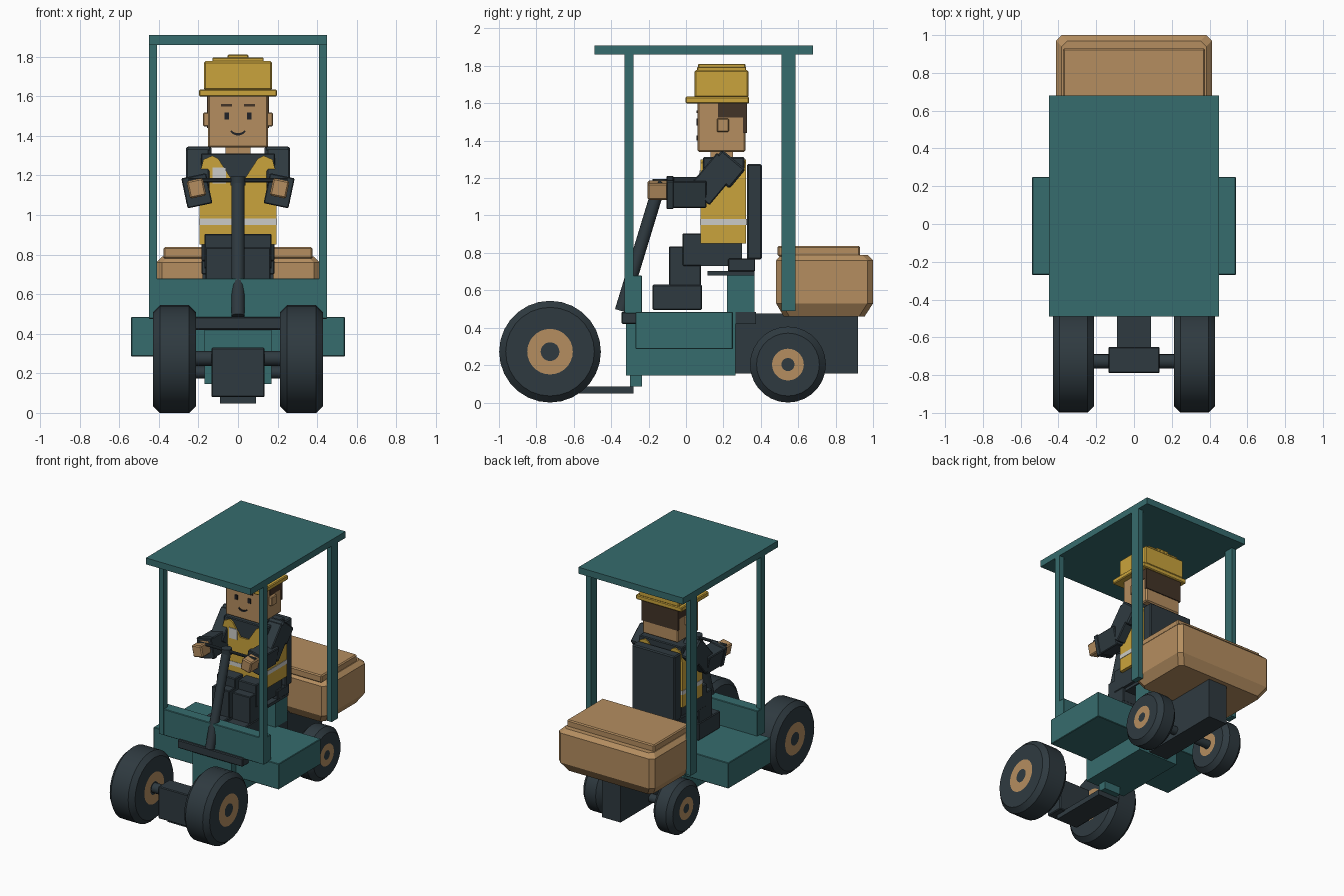
import bpy, bmesh, math
from mathutils import Vector, Matrix

if "Cube" in bpy.data.objects:
    bpy.data.objects.remove(bpy.data.objects["Cube"])


def material(name, r, g, b):
    m = bpy.data.materials.new(name)
    m.diffuse_color = (r, g, b, 1)
    m.use_nodes = True
    m.node_tree.nodes["Principled BSDF"].inputs["Base Color"].default_value = m.diffuse_color
    return m


TEAL = material("teal paint", .037, .150, .155)
DARK = material("dark slate", .028, .042, .051)
TAN = material("tan", .46, .27, .117)
YELLOW = material("safety yellow", .59, .37, .045)
WHITE = material("pale grey", .60, .60, .57)
BROWN = material("dark brown", .055, .033, .020)
BLACK = material("near black", .015, .016, .020)


def finish(name, bm, mats, smooth=False):
    bmesh.ops.recalc_face_normals(bm, faces=bm.faces)
    me = bpy.data.meshes.new(name)
    bm.to_mesh(me)
    bm.free()
    for m in mats:
        me.materials.append(m)
    ob = bpy.data.objects.new(name, me)
    bpy.context.collection.objects.link(ob)
    if smooth:
        bpy.context.view_layer.objects.active = ob
        ob.select_set(True)
        bpy.ops.object.shade_smooth_by_angle(angle=math.radians(30))
        ob.select_set(False)
    return ob


def box(name, x, y, z, mat, bevel=0.0, rot=None):
    """Box from (min, max) ranges, optionally turned about its centre."""
    bm = bmesh.new()
    bmesh.ops.create_cube(bm, size=1)
    size = Vector((x[1] - x[0], y[1] - y[0], z[1] - z[0]))
    mid = Vector((sum(x), sum(y), sum(z))) / 2
    bmesh.ops.scale(bm, vec=size, verts=bm.verts)
    if bevel:
        bmesh.ops.bevel(bm, geom=bm.edges[:], offset=bevel, segments=1, affect='EDGES')
    if rot:
        bmesh.ops.transform(bm, matrix=rot, verts=bm.verts)
    bmesh.ops.translate(bm, vec=mid, verts=bm.verts)
    return finish(name, bm, [mat])


def sym(name, half, y, z, mat, bevel=0.0):
    return box(name, (-half, half), y, z, mat, bevel)


def pair(name, x, y, z, mat, bevel=0.0, rot=None):
    """Two mirrored boxes, x given for the right side."""
    box(name + "_right", x, y, z, mat, bevel, rot)
    if rot:
        flip = Matrix.Scale(-1, 4, (1, 0, 0))
        rot = flip @ rot.to_4x4() @ flip
    box(name + "_left", (-x[1], -x[0]), y, z, mat, bevel, rot)


def rod(name, a, b, radius, mat, sides=16):
    a, b = Vector(a), Vector(b)
    bm = bmesh.new()
    bmesh.ops.create_cone(bm, cap_ends=True, segments=sides, radius1=radius,
                          radius2=radius, depth=(b - a).length)
    q = (b - a).to_track_quat('Z', 'Y').to_matrix().to_4x4()
    bmesh.ops.transform(bm, matrix=Matrix.Translation((a + b) / 2) @ q, verts=bm.verts)
    return finish(name, bm, [mat], True)


def prism(name, outline, y0, y1, mat):
    """Outline in x and z, pulled along y."""
    bm = bmesh.new()
    f = bm.faces.new([bm.verts.new((x, y0, z)) for x, z in outline])
    ext = bmesh.ops.extrude_face_region(bm, geom=[f])
    moved = [v for v in ext["geom"] if isinstance(v, bmesh.types.BMVert)]
    bmesh.ops.translate(bm, vec=(0, y1 - y0, 0), verts=moved)
    return finish(name, bm, [mat])


def wheel(name, x0, x1, y, r, hub, cap, sides=28):
    """Tyre, hub ring and centre cap turned from one profile (x, radius)."""
    c = .035
    prof = [(x0, cap), (x0, hub), (x0, r - c), (x0 + c, r),
            (x1 - c, r), (x1, r - c), (x1, hub), (x1, cap)]
    bm = bmesh.new()
    rings = []
    for px, pr in prof:
        rings.append([bm.verts.new((px, y + pr * math.sin(2 * math.pi * i / sides),
                                    r + pr * math.cos(2 * math.pi * i / sides)))
                      for i in range(sides)])
    for k in range(len(prof) - 1):
        for i in range(sides):
            j = (i + 1) % sides
            f = bm.faces.new((rings[k][i], rings[k][j], rings[k + 1][j], rings[k + 1][i]))
            f.material_index = 1 if k in (0, len(prof) - 2) else 0
    bm.faces.new(rings[0])
    bm.faces.new(rings[-1])
    finish(name, bm, [DARK, TAN], True)


# Canopy
sym("roof", .45, (-.49, .68), (1.86, 1.91), TEAL)
pair("front_post", (.41, .45), (-.33, -.28), (.48, 1.86), TEAL)
pair("rear_post", (.41, .45), (.51, .585), (.49, 1.86), TEAL)

# Chassis
sym("front_panel", .45, (-.325, -.235), (.475, .68), TEAL, .004)
sym("front_bumper", .28, (-.345, -.22), (.42, .485), DARK, .006)
sym("centre_body", .17, (-.32, .265), (.145, .485), TEAL)
pair("side_box", (.165, .54), (-.27, .25), (.285, .485), TEAL, .004)
sym("rear_block", .08, (.265, .92), (.155, .475), DARK)
sym("rear_deck_step", .17, (.25, .375), (.42, .484), DARK)
sym("tow_post", .07, (-.30, -.235), (.085, .15), TEAL)
sym("tow_plank", .09, (-.74, -.28), (.047, .087), DARK)
sym("front_gearbox", .135, (-.79, -.65), (.08, .33), DARK, .006)

# Wheels and axles
for side, s in (("right", 1), ("left", -1)):
    fx, rx = sorted((s * .212, s * .43)), sorted((s * .22, s * .385))
    wheel("front_wheel_" + side, *fx, -.727, .272, .122, .05)
    wheel("rear_wheel_" + side, *rx, .545, .203, .085, .035)
rod("front_axle", (-.25, -.727, .275), (.25, -.727, .275), .038, DARK)
rod("rear_axle", (-.25, .545, .205), (.25, .545, .205), .032, DARK)

# Steering
rod("steering_column", (0, -.347, .49), (0, -.14, 1.17), .034, DARK)
rod("handlebar", (-.25, -.14, 1.175), (.25, -.14, 1.175), .011, DARK, 10)
rod("handlebar_hub", (0, -.14, 1.15), (0, -.14, 1.195), .038, DARK)

# Seat
sym("seat_base", .17, (.22, .365), (.484, .70), TEAL)
sym("seat_plate", .18, (.115, .365), (.68, .703), DARK)
sym("seat_cushion", .185, (.225, .37), (.70, .77), DARK, .005)
sym("seat_back", .185, (.325, .405), (.765, 1.275), DARK, .008)


# Cargo crate: chamfered rings stacked upward
def crate():
    bm = bmesh.new()
    rings = []
    for z, inset in ((.46, .045), (.53, 0), (.76, 0), (.79, .03)):
        hx, y0, y1, c = .413 - inset, .482 + inset * .9, 1 - inset, .03
        pts = [(-hx + c, y0), (hx - c, y0), (hx, y0 + c), (hx, y1 - c),
               (hx - c, y1), (-hx + c, y1), (-hx, y1 - c), (-hx, y0 + c)]
        rings.append([bm.verts.new((x, y, z)) for x, y in pts])
    for a, b in zip(rings, rings[1:]):
        for i in range(8):
            j = (i + 1) % 8
            bm.faces.new((a[i], a[j], b[j], b[i]))
    bm.faces.new(rings[0])
    bm.faces.new(rings[-1])
    finish("cargo_crate", bm, [TAN])


crate()
sym("crate_lid", .377, (.49, .93), (.78, .838), TAN, .008)

# Driver legs
sym("hips", .17, (.08, .30), (.73, .86), DARK)
pair("thigh", (.012, .17), (-.02, .12), (.73, .905), DARK, .006)
pair("shin", (.012, .165), (-.09, .08), (.62, .835), DARK, .005)
pair("foot", (.012, .17), (-.18, .085), (.495, .63), DARK, .006)

# Driver torso: shirt under a notched vest
sym("shirt", .187, (.09, .312), (.86, 1.312), DARK, .006)
half = [(.195, .85), (.195, 1.20), (.175, 1.28), (.13, 1.30), (.10, 1.285), (.035, 1.185)]
outline = half + [(-x, z) for x, z in reversed(half)]
prism("vest", outline, .078, .322, YELLOW)
sym("vest_stripe", .198, (.075, .325), (.95, .982), WHITE)
box("badge", (-.13, -.06), (.072, .08), (1.16, 1.24), WHITE)
sym("neck", .062, (.13, .25), (1.30, 1.35), TAN)

# Arms
bend = Matrix.Rotation(math.radians(-40), 4, 'X')
pair("shoulder", (.135, .262), (.13, .295), (1.18, 1.315), DARK, .01, bend)
pair("upper_arm", (.145, .262), (.07, .22), (1.075, 1.315), DARK, .006, bend)
roll = Matrix.Rotation(math.radians(12), 4, 'Y')
pair("forearm", (.148, .268), (-.10, .11), (1.05, 1.195), DARK, .006, roll)
pair("cuff", (.144, .272), (-.105, -.065), (1.045, 1.20), DARK, .005, roll)
pair("hand", (.168, .252), (-.205, -.09), (1.09, 1.18), TAN, .008, roll)

# Head and face
sym("head", .152, (.062, .318), (1.34, 1.61), TAN, .008)
pair("ear", (.145, .176), (.165, .23), (1.447, 1.518), TAN, .005)
sym("hair_sides", .157, (.17, .325), (1.525, 1.605), BROWN)
sym("hair_back", .157, (.305, .325), (1.44, 1.53), BROWN)
pair("eye", (.045, .069), (.055, .063), (1.482, 1.518), BLACK)
pair("brow", (.030, .085), (.055, .063), (1.549, 1.562), BROWN)
arc = [(math.radians(205 + 13 * i)) for i in range(11)]
smile = [(.042 * math.cos(a), 1.436 + .034 * math.sin(a)) for a in arc]
smile += [(.036 * math.cos(a), 1.438 + .024 * math.sin(a)) for a in reversed(arc)]
prism("mouth", smile, .055, .063, BLACK)

# Hard hat
sym("hat_brim", .197, (-.002, .337), (1.598, 1.635), YELLOW, .006)
sym("hat_crown", .172, (.045, .335), (1.63, 1.777), YELLOW, .008)
sym("hat_step", .13, (.06, .322), (1.77, 1.795), YELLOW, .004)
sym("hat_ridge", .052, (.065, .318), (1.79, 1.81), YELLOW, .004)
